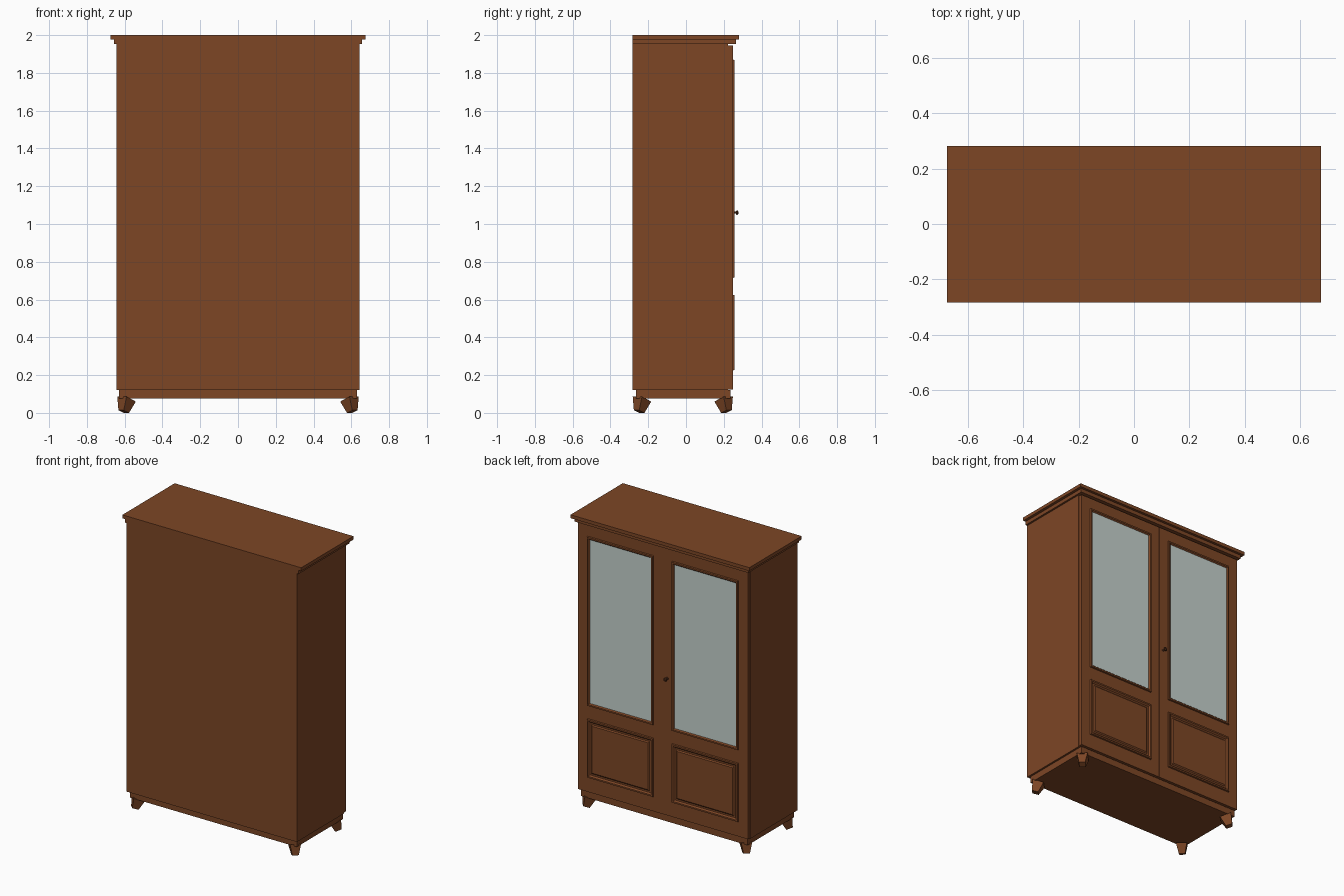
import bpy, bmesh, math

if "Cube" in bpy.data.objects:
    bpy.data.objects.remove(bpy.data.objects["Cube"])


def material(name, rgb):
    m = bpy.data.materials.new(name)
    m.diffuse_color = (*rgb, 1)
    m.use_nodes = True
    m.node_tree.nodes["Principled BSDF"].inputs["Base Color"].default_value = m.diffuse_color
    return m


WOOD = material("brown wood", (0.205, 0.061, 0.0185))
GLASS = material("pale grey glass", (0.56, 0.64, 0.61))
KNOB = material("dark brown knob", (0.09, 0.03, 0.012))


def finish(name, bm, mat):
    bmesh.ops.recalc_face_normals(bm, faces=bm.faces)
    me = bpy.data.meshes.new(name)
    bm.to_mesh(me)
    bm.free()
    ob = bpy.data.objects.new(name, me)
    me.materials.append(mat)
    bpy.context.collection.objects.link(ob)
    return ob


def loft(name, loops, mat, cap_start=True, cap_end=True):
    """Bridge successive point loops, optionally capping the ends."""
    bm = bmesh.new()
    rings = [[bm.verts.new(p) for p in loop] for loop in loops]
    n = len(rings[0])
    for a, b in zip(rings, rings[1:]):
        for i in range(n):
            j = (i + 1) % n
            bm.faces.new((a[i], a[j], b[j], b[i]))
    if cap_start:
        bm.faces.new(rings[0])
    if cap_end:
        bm.faces.new(rings[-1])
    return finish(name, bm, mat)


def box(name, x, y, z, mat=WOOD):
    loops = [[(x[0], y[0], h), (x[1], y[0], h), (x[1], y[1], h), (x[0], y[1], h)] for h in z]
    return loft(name, loops, mat)


def moulding(name, x, z, profile, cap):
    """Rectangular moulding on the door face; profile is (inset, y)."""
    loops = [[(x[0] + i, y, z[0] + i), (x[1] - i, y, z[0] + i),
              (x[1] - i, y, z[1] - i), (x[0] + i, y, z[1] - i)] for i, y in profile]
    return loft(name, loops, WOOD, False, cap)


# Carcass, plinth and stepped cornice
box("cabinet_body", (-0.643, 0.643), (-0.283, 0.222), (0.12, 1.952))
box("plinth", (-0.63, 0.63), (-0.265, 0.235), (0.076, 0.12))
box("cornice_lower", (-0.656, 0.656), (-0.283, 0.264), (1.952, 1.977))
box("cornice_upper", (-0.675, 0.675), (-0.283, 0.281), (1.977, 2.0))

FACE = 0.248
for s, side in ((-1, "left"), (1, "right")):
    # Door slab with glazed opening above and raised panel below
    box(side + "_door", sorted((s * 0.0015, s * 0.64)), (0.222, FACE), (0.125, 1.945))
    xs = sorted((s * 0.07, s * 0.57))
    moulding(side + "_glass_frame", xs, (0.715, 1.87),
             [(0, FACE), (0.002, 0.258), (0.012, 0.258), (0.021, FACE)], False)
    box(side + "_glass", (xs[0] + 0.018, xs[1] - 0.018), (FACE - 0.002, FACE + 0.002),
        (0.733, 1.852), GLASS)
    moulding(side + "_lower_panel", xs, (0.225, 0.625),
             [(0, FACE), (0.002, 0.258), (0.012, 0.258), (0.021, FACE + 0.001),
              (0.032, FACE + 0.001), (0.040, 0.255)], True)

    # Tapered feet, turned 45 degrees and splayed out towards the corners
    for t, end in ((-1, "front"), (1, "back")):
        def foot_ring(c, r, z_in, z_out):
            pts = [(c[0] + r, c[1], z_out), (c[0], c[1] + r, z_out),
                   (c[0] - r, c[1], z_in), (c[0], c[1] - r, z_in)]
            return [(s * x, t * y - 0.017, z) for x, y, z in pts]
        loft(f"{end}_{side}_foot",
             [foot_ring((0.605, 0.231), 0.028, 0.0, 0.014),
              foot_ring((0.59, 0.216), 0.049, 0.06, 0.086)], WOOD)

# Turned door knob
PROFILE = [(0.009, FACE), (0.009, 0.252), (0.005, 0.254), (0.005, 0.264),
           (0.012, 0.268), (0.012, 0.273), (0.007, 0.277)]
knob = loft("door_knob",
            [[(-0.033 + r * math.cos(a * math.tau / 16), y, 1.06 + r * math.sin(a * math.tau / 16))
              for a in range(16)] for r, y in PROFILE], KNOB)
bpy.context.view_layer.objects.active = knob
knob.select_set(True)
bpy.ops.object.shade_smooth_by_angle()
